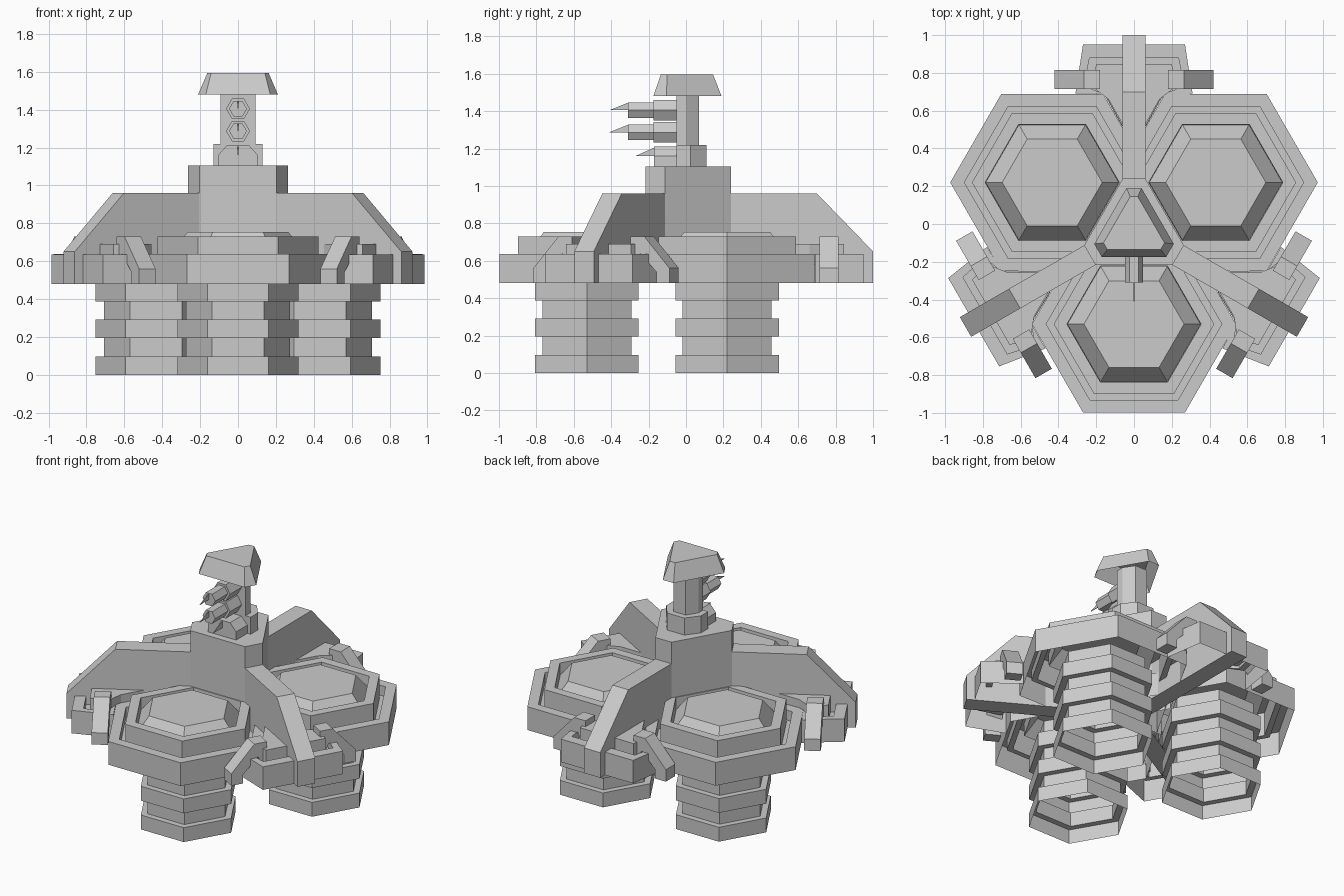
import bpy, bmesh, math

if "Cube" in bpy.data.objects:
    bpy.data.objects.remove(bpy.data.objects["Cube"])

CY = -0.03                     # centre of the three-fold layout
ARM_ANGLES = [90, -30, 210]
POD_ANGLES = [-90, 30, 150]


def loft(name, rings, bottom=True):
    """Bridge rings of 3D points; cap the top and, if wanted, the first ring."""
    bm = bmesh.new()
    vs = [[bm.verts.new(p) for p in ring] for ring in rings]
    for a, b in zip(vs, vs[1:]):
        n = len(a)
        for i in range(n):
            j = (i + 1) % n
            bm.faces.new((a[i], a[j], b[j], b[i]))
    if bottom:
        bm.faces.new(vs[0][::-1])
    bm.faces.new(vs[-1])
    bmesh.ops.recalc_face_normals(bm, faces=bm.faces)
    me = bpy.data.meshes.new(name)
    bm.to_mesh(me)
    bm.free()
    ob = bpy.data.objects.new(name, me)
    bpy.context.collection.objects.link(ob)
    return ob


def place(ob, deg):
    ob.location = (0, CY, 0)
    ob.rotation_euler = (0, 0, math.radians(deg))


def hexagon(r):
    return [(r * math.cos(math.pi * i / 3), r * math.sin(math.pi * i / 3)) for i in range(6)]


def hex_shell(name, cx, cy, profile):
    """Upright hexagonal shell, open below, from (radius, z) pairs."""
    return loft(name, [[(cx + x, cy + y, z) for x, y in hexagon(r)] for r, z in profile], False)


def hex_barrel(name, z0, profile):
    """Hexagonal turning along y from (radius, y) pairs."""
    return loft(name, [[(x, y, z0 + z) for x, z in hexagon(r)] for r, y in profile])


def tri(r, w, z):
    """Triangle with cut corners that point along the arms."""
    pts = []
    for deg in (90, 210, 330):
        c, s = math.cos(math.radians(deg)), math.sin(math.radians(deg))
        pts += [(r * c - t * s, CY + r * s + t * c, z) for t in (-w, w)]
    return pts


def mirrored(half, z):
    return [(r, t, z) for r, t in half] + [(r, -t, z) for r, t in reversed(half)]


# Pods with grooved rim, raised ring and domed hatch, each on a hollow ribbed leg
for i, deg in enumerate(POD_ANGLES):
    a = math.radians(deg)
    x, y = 0.5 * math.cos(a), CY + 0.5 * math.sin(a)
    hex_shell(f"pod_{i}", x, y, [
        (0.54, 0.48), (0.54, 0.637), (0.465, 0.637), (0.465, 0.57), (0.425, 0.57),
        (0.425, 0.73), (0.355, 0.73), (0.352, 0.65), (0.265, 0.755)])
    leg = []
    for k, r in enumerate((0.32, 0.275, 0.32, 0.275, 0.32, 0.275)):
        leg += [(r, 0.097 * k), (r, 0.097 * (k + 1))]
    hex_shell(f"leg_{i}", x, y, leg)

# Central hub
loft("hub", [tri(0.27, 0.06, 0.48), tri(0.27, 0.06, 1.105)], False)

# Arms, stepped connectors and clips between the pods
ARM = [(0.1, 0.48), (1.03, 0.48), (1.03, 0.65), (0.73, 0.96), (0.1, 0.96)]
OUTER = [(0.98, 0.27), (0.72, 0.31), (0.72, 0.16), (0.55, 0.065)]
RIM = [(0.91, 0.235), (0.76, 0.265), (0.715, 0.15), (0.55, 0.06)]
DRUM = [(0.875, 0.2), (0.76, 0.225), (0.69, 0.135), (0.55, 0.055)]
CLIP = [(0.18, 0.6), (0.18, 0.73), (0.265, 0.73), (0.42, 0.56), (0.42, 0.48),
        (0.34, 0.48), (0.34, 0.54), (0.24, 0.64), (0.22, 0.6)]
for i, deg in enumerate(ARM_ANGLES):
    place(loft(f"arm_{i}", [[(r, t, z) for r, z in ARM] for t in (-0.06, 0.06)]), deg)
    place(loft(f"connector_{i}", [mirrored(h, z) for h, z in (
        (OUTER, 0.48), (OUTER, 0.635), (RIM, 0.635), (RIM, 0.58), (DRUM, 0.58), (DRUM, 0.69))], False), deg)
    for side, s in (("left", 1), ("right", -1)):
        place(loft(f"clip_{side}_{i}", [[(r, s * t, z) for t, z in CLIP] for r in (0.745, 0.845)]), deg)


def turret_part(name, w, y_side, y_back, z0, z1):
    """Flat-fronted prism with a tapered back."""
    plan = [(-w, -0.05), (w, -0.05), (w, y_side), (w / 2, y_back), (-w / 2, y_back), (-w, y_side)]
    loft(name, [[(x, y, z) for x, y in plan] for z in (z0, z1)])


# Turret collar, shaft and triangular cap
turret_part("turret_collar", 0.13, 0.025, 0.11, 1.1, 1.22)
turret_part("turret_shaft", 0.092, 0.0, 0.07, 1.22, 1.5)
loft("turret_cap", [tri(0.22, 0.04, 1.48), tri(0.175, 0.02, 1.595)], False)


def fin(name, y_back, y_tip, z_low, z_high):
    pts = [(y_back, z_low), (y_back, z_high), (y_tip, z_low)]
    loft(name, [[(x, y, z) for y, z in pts] for x in (-0.002, 0.002)])


# Two stepped guns with blade tips
for name, z in (("upper", 1.405), ("lower", 1.287)):
    hex_barrel(f"gun_{name}", z, [(0.063, -0.05), (0.063, -0.175), (0.047, -0.175), (0.047, -0.31)])
    fin(f"gun_blade_{name}", -0.31, -0.41, z, z + 0.04)

# Low front housing with its blade
HOUSING = [(-0.105, 1.1), (0.105, 1.1), (0.105, 1.16), (0.06, 1.21), (-0.06, 1.21), (-0.105, 1.16)]
loft("front_housing", [[(x, y, z) for x, z in HOUSING] for y in (-0.17, -0.05)])
fin("housing_blade", -0.17, -0.27, 1.16, 1.205)
